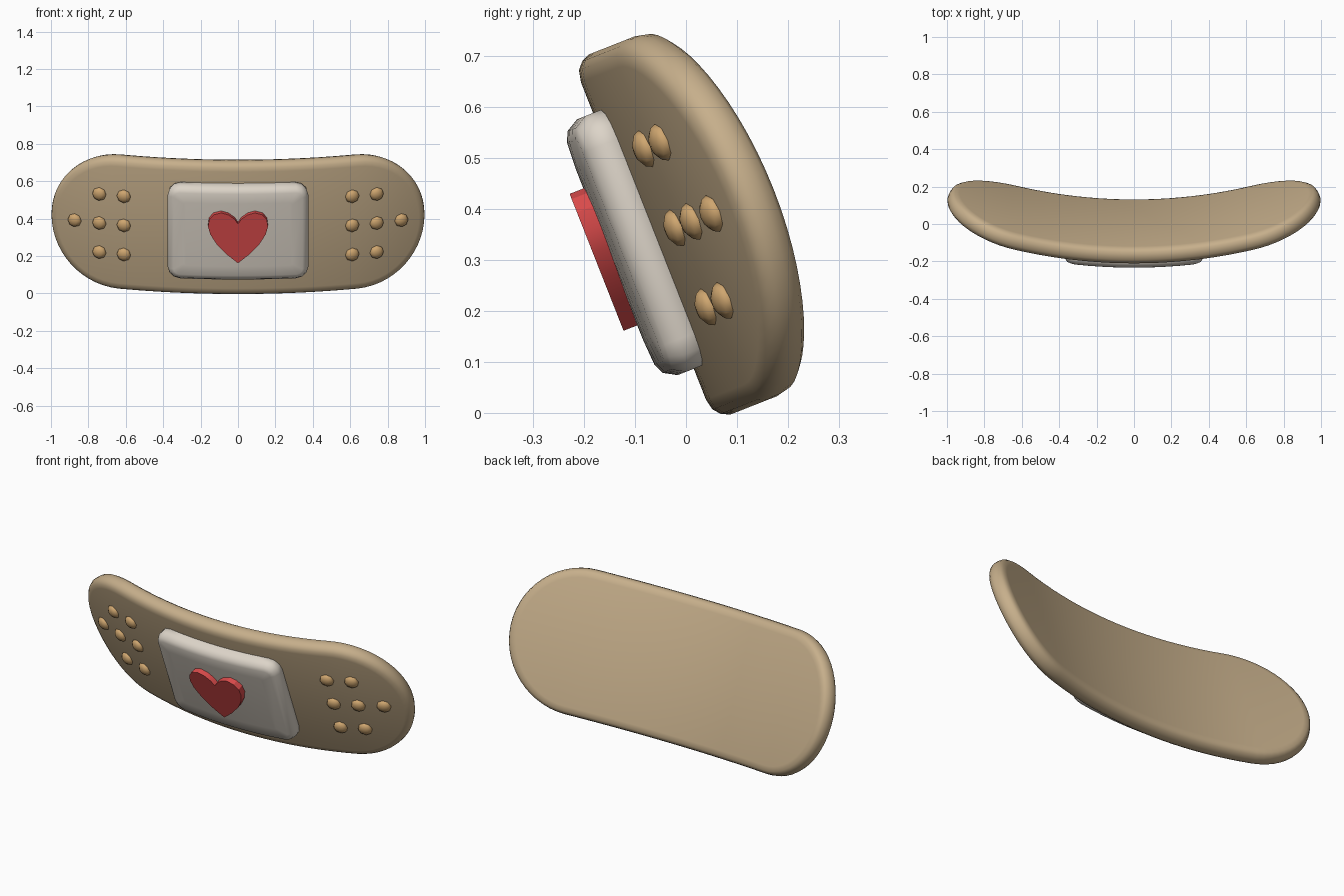
import bpy, bmesh, math
from mathutils import Vector, Matrix

cube = bpy.data.objects.get("Cube")
if cube:
    bpy.data.objects.remove(cube, do_unlink=True)

TILT = math.radians(21.5)   # lean of the whole strip towards the front
BEND = 2.6                  # radius of the backward curl
MID_D, MID_U = 0.093, 0.345  # bending layer depth, centre height along the strip


def material(name, rgb):
    m = bpy.data.materials.new(name)
    m.use_nodes = True
    m.diffuse_color = (*rgb, 1)
    m.node_tree.nodes["Principled BSDF"].inputs["Base Color"].default_value = (*rgb, 1)
    return m


tan = material("tan fabric", (0.57, 0.43, 0.26))
orange = material("orange tan", (0.62, 0.38, 0.16))
cream = material("cream gauze", (0.72, 0.66, 0.58))
red = material("red", (0.70, 0.07, 0.07))


def place(x, u, d, bend=True):
    """Flat strip coordinates (along, up, depth) to curled and tilted space."""
    if bend:
        r, a = BEND - (d - MID_D), x / BEND
        x, d = r * math.sin(a), MID_D + BEND - r * math.cos(a)
    c, s = math.cos(TILT), math.sin(TILT)
    u += MID_U
    return Vector((x, c * d - s * u, c * u + s * d))


def finish(name, bm, mat, bend=True, angle=50):
    for v in bm.verts:
        v.co = place(*v.co, bend)
    bmesh.ops.remove_doubles(bm, verts=bm.verts, dist=0.0002)
    bmesh.ops.recalc_face_normals(bm, faces=bm.faces)
    me = bpy.data.meshes.new(name)
    bm.to_mesh(me)
    bm.free()
    me.materials.append(mat)
    ob = bpy.data.objects.new(name, me)
    bpy.context.collection.objects.link(ob)
    bpy.ops.object.select_all(action='DESELECT')
    ob.select_set(True)
    bpy.context.view_layer.objects.active = ob
    bpy.ops.object.shade_smooth_by_angle(angle=math.radians(angle))
    return ob


def rounded_slab(name, half_x, half_u, radius, corner_steps, straight_steps, profile, mat):
    """Rounded rectangle swept through (inset, depth) rings, capped with strips."""
    bm = bmesh.new()
    rings = []
    for inset, d in profile:
        r = max(radius - inset, 0.012)
        hx, hu = half_x - inset - r, half_u - inset - r
        right = []
        for i in range(corner_steps + 1):
            a = math.pi / 2 * (1 - i / corner_steps)
            right.append((hx + r * math.cos(a), hu + r * math.sin(a)))
        left = [(-x, u) for x, u in reversed(right)]
        flat = [(hx * (2 * i / straight_steps - 1), hu + r) for i in range(1, straight_steps)]
        upper = left + flat + right
        loop = upper + [(x, -u) for x, u in reversed(upper)]
        rings.append([bm.verts.new((x, u, d)) for x, u in loop])
    n = len(rings[0])
    for a, b in zip(rings, rings[1:]):
        for i in range(n):
            j = (i + 1) % n
            bm.faces.new((a[i], a[j], b[j], b[i]))
    for ring in (rings[0], rings[-1]):
        for i in range(n // 2 - 1):
            bm.faces.new((ring[i], ring[i + 1], ring[n - 2 - i], ring[n - 1 - i]))
    return finish(name, bm, mat)


# Curled strip with soft edges
rounded_slab("strip", 1.018, 0.38, 0.38, 14, 20,
             [(0.045, 0.140), (0.02, 0.135), (0.005, 0.122), (0, 0.10),
              (0, 0.08), (0.008, 0.063), (0.022, 0.051), (0.045, 0.046)], tan)

# Raised gauze pad
rounded_slab("pad", 0.366, 0.27, 0.065, 3, 8,
             [(0.03, 0.07), (0, 0.045), (0, 0.012), (0.015, -0.014),
              (0.036, -0.023), (0.09, -0.026)], cream)

# Heart badge, half outline mirrored
half = [(0, 0.195), (0.06, 0.245), (0.115, 0.305), (0.148, 0.36), (0.16, 0.405),
        (0.154, 0.445), (0.13, 0.473), (0.09, 0.484), (0.05, 0.472), (0.018, 0.447), (0, 0.42)]
outline = half + [(-x, u) for x, u in half[-2:0:-1]]
bm = bmesh.new()
front = bm.faces.new([bm.verts.new((x, u - MID_U, -0.055)) for x, u in outline])
back = bmesh.ops.extrude_face_region(bm, geom=[front], use_keep_orig=True)
bmesh.ops.translate(bm, vec=(0, 0, 0.06),
                    verts=[g for g in back["geom"] if isinstance(g, bmesh.types.BMVert)])
finish("heart", bm, red, bend=False, angle=30)

# Raised breathing dots on both ends
spots = [(x, u) for x in (0.605, 0.738) for u in (-0.167, 0, 0.167)] + [(0.874, 0)]
for side, label in ((1, "left"), (-1, "right")):
    for k, (x, u) in enumerate(spots):
        bm = bmesh.new()
        shape = Matrix.Translation((side * x, u, 0.044)) @ Matrix.Diagonal((1, 1, 0.6, 1))
        bmesh.ops.create_uvsphere(bm, u_segments=8, v_segments=6, radius=0.038, matrix=shape)
        finish(f"{label}_dot_{k + 1}", bm, orange)
